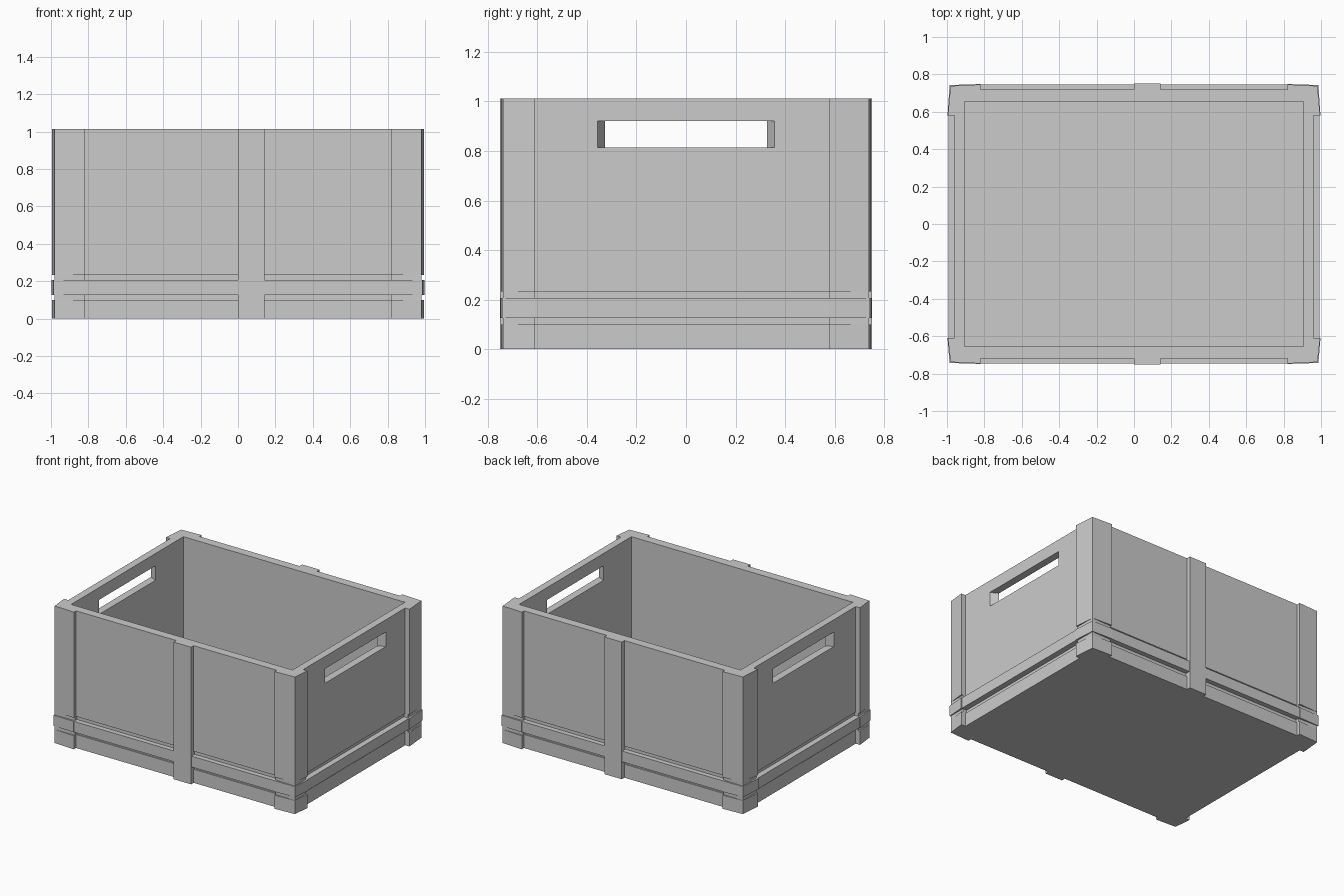
import bpy, bmesh

if "Cube" in bpy.data.objects:
    bpy.data.objects.remove(bpy.data.objects["Cube"])

H = 1.013  # crate height
# (bottom, top, offset at post edge, offset at post corner): grooves fade out at the corner
STEPS = [("post_foot", 0, 0.10, 0, 0), ("post_lower_groove", 0.10, 0.127, -0.013, 0),
         ("post_collar", 0.127, 0.207, 0.002, 0.005), ("post_upper_groove", 0.207, 0.233, -0.013, 0),
         ("post", 0.233, H, 0, 0)]


def prism(name, pts, z0, z1):
    """Extrude a plan outline between two heights."""
    bm = bmesh.new()
    face = bm.faces.new([bm.verts.new((x, y, z0)) for x, y in pts])
    ext = bmesh.ops.extrude_face_region(bm, geom=[face])
    for v in ext["geom"]:
        if isinstance(v, bmesh.types.BMVert):
            v.co.z = z1
    bmesh.ops.recalc_face_normals(bm, faces=bm.faces)
    me = bpy.data.meshes.new(name)
    bm.to_mesh(me)
    bm.free()
    ob = bpy.data.objects.new(name, me)
    bpy.context.collection.objects.link(ob)
    return ob


def box(name, x0, x1, y0, y1, z0, z1):
    return prism(name, [(x0, y0), (x1, y0), (x1, y1), (x0, y1)], z0, z1)


def cut(target, cutter):
    cutter.hide_render = True
    m = target.modifiers.new(cutter.name, 'BOOLEAN')
    m.operation = 'DIFFERENCE'
    m.solver = 'EXACT'
    m.object = cutter
    bpy.context.view_layer.objects.active = target
    bpy.ops.object.modifier_apply(modifier=m.name)
    bpy.data.objects.remove(cutter)


# Open box with thin floor
body = box("crate_body", -0.96, 0.96, -0.72, 0.72, 0, H)
cut(body, box("cavity_cutter", -0.905, 0.905, -0.655, 0.655, 0.02, H + 0.2))

for s in (-1, 1):
    # Hand holes, narrowing towards the inside
    a, b = 0.372, 0.3135
    pts = [(s * 0.88, -b), (s * 0.9875, -a), (s * 0.9875, a), (s * 0.88, b)]
    cut(body, prism("handle_cutter", pts, 0.815, 0.922))
    # Shallow grooves above and below the band
    for z0, z1 in ((0.10, 0.127), (0.207, 0.233)):
        cut(body, box("groove_cutter", -1, 1, *sorted((s * 0.71, s * 0.8)), z0, z1))
        cut(body, box("groove_cutter", *sorted((s * 0.95, s * 1.1)), -1, 1, z0, z1))

# Corner posts
for sx in (-1, 1):
    for sy in (-1, 1):
        ye = 0.58 if sy > 0 else 0.61
        tag = ("right" if sx > 0 else "left") + ("_back" if sy > 0 else "_front")
        for part, z0, z1, e, c in STEPS:
            pts = [(0.82, 0.746 + e), (0.981 + c, 0.738 + c), (0.995 + e, ye),
                   (0.94, ye), (0.94, 0.70), (0.82, 0.70)]
            prism(f"{part}_{tag}", [(sx * x, sy * y) for x, y in pts], z0, z1)

# Band around the base, and a rib on both long sides
for s in (-1, 1):
    box("band_long", -0.83, 0.83, *sorted((s * 0.70, s * 0.746)), 0.127, 0.207)
    box("band_short", *sorted((s * 0.94, s * 0.992)), -0.62, 0.59, 0.127, 0.207)
    box("middle_rib", 0, 0.142, *sorted((s * 0.70, s * 0.75)), 0, H)
